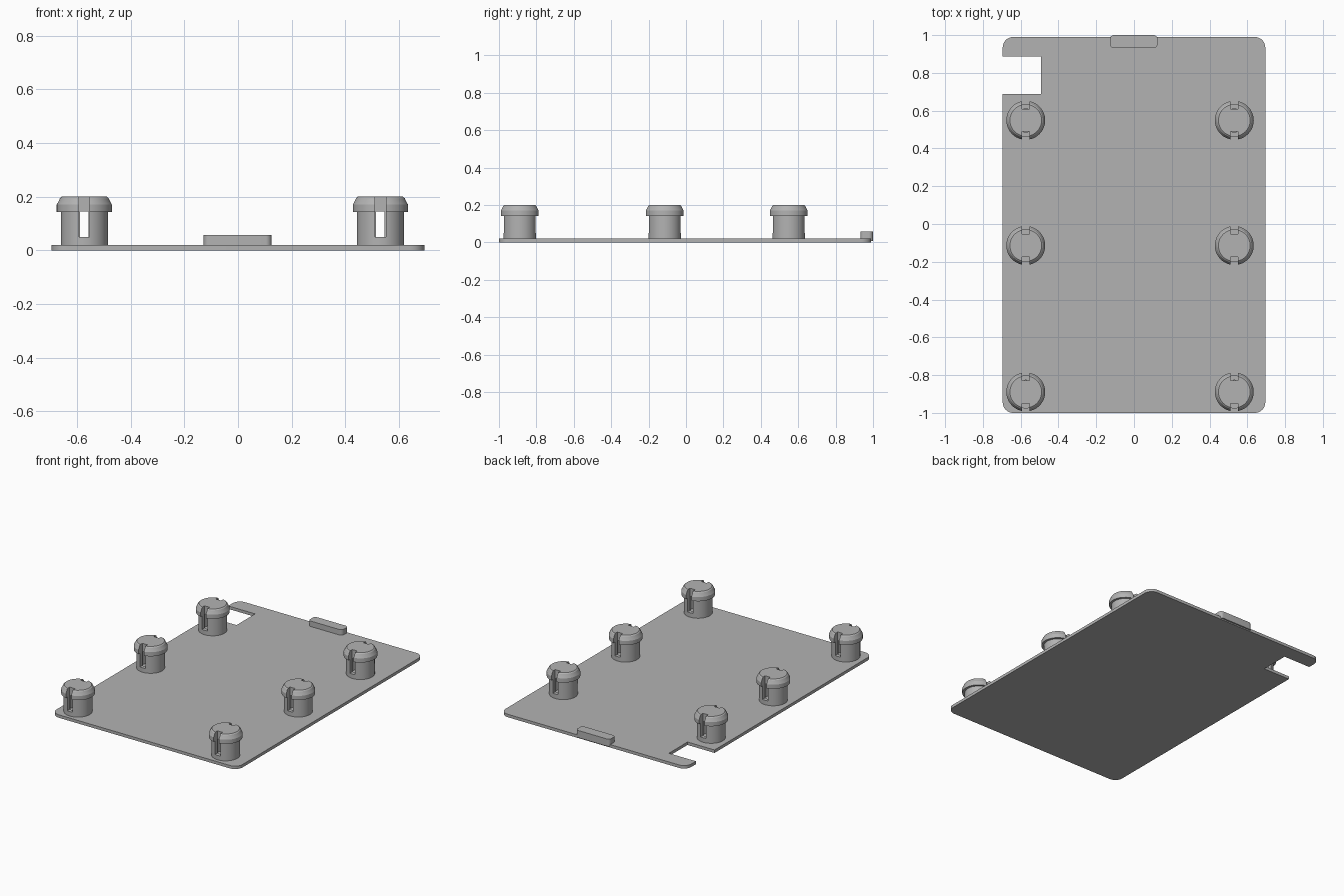
import bpy, bmesh
from math import sin, cos, pi, radians
from mathutils import Matrix, Vector

default = bpy.data.objects.get("Cube")
if default:
    bpy.data.objects.remove(default, do_unlink=True)

grey = bpy.data.materials.new("plain grey")
grey.use_nodes = True
grey.diffuse_color = (0.45, 0.45, 0.45, 1)
grey.node_tree.nodes["Principled BSDF"].inputs["Base Color"].default_value = (0.45, 0.45, 0.45, 1)


def finish(name, bm):
    """Turn a bmesh into a linked, coloured object."""
    bmesh.ops.recalc_face_normals(bm, faces=bm.faces)
    mesh = bpy.data.meshes.new(name)
    bm.to_mesh(mesh)
    bm.free()
    mesh.materials.append(grey)
    obj = bpy.data.objects.new(name, mesh)
    bpy.context.collection.objects.link(obj)
    return obj


def select(obj):
    bpy.ops.object.select_all(action='DESELECT')
    obj.select_set(True)
    bpy.context.view_layer.objects.active = obj


def smooth(obj):
    select(obj)
    bpy.ops.object.shade_smooth_by_angle(angle=radians(25))


def rounded(corners, steps=8):
    """Outline from (x, y, radius) right-angle corners."""
    points = []
    for i, (x, y, r) in enumerate(corners):
        p = Vector((x, y))
        if not r:
            points.append(p)
            continue
        a = (Vector(corners[i - 1][:2]) - p).normalized() * r
        b = (Vector(corners[(i + 1) % len(corners)][:2]) - p).normalized() * r
        for k in range(steps + 1):
            t = k / steps * pi / 2
            points.append(p + a * (1 - sin(t)) + b * (1 - cos(t)))
    return points


def slab(name, outline, z0, z1):
    bm = bmesh.new()
    face = bm.faces.new([bm.verts.new((p.x, p.y, z0)) for p in outline])
    top = bmesh.ops.extrude_face_region(bm, geom=[face])["geom"]
    bmesh.ops.translate(bm, vec=(0, 0, z1 - z0),
                        verts=[v for v in top if isinstance(v, bmesh.types.BMVert)])
    obj = finish(name, bm)
    smooth(obj)
    return obj


# Base plate with rounded corners and a notch in the right edge
W, R = 0.695, 0.055
slab("base_plate", rounded([
    (-W, -1, R), (W, -1, R), (W, 0.99, R), (-W, 0.99, R),
    (-W, 0.887, 0), (-0.493, 0.887, 0), (-0.493, 0.688, 0), (-W, 0.688, 0)]), 0, 0.02)

# Small locating tab on the back edge
slab("back_tab", rounded([
    (-0.128, 0.932, 0.022), (0.125, 0.932, 0.022),
    (0.125, 1, 0.022), (-0.128, 1, 0.022)]), 0.008, 0.057)

# Hollow snap peg: lathed wall, flared head and closed top
profile = [(0, 0.145), (0.062, 0.145), (0.062, 0.015), (0.0875, 0.015),
           (0.0875, 0.142), (0.103, 0.142), (0.103, 0.17),
           (0.094, 0.187), (0.091, 0.194), (0.084, 0.2), (0, 0.2)]
bm = bmesh.new()
verts = [bm.verts.new((r, 0, z)) for r, z in profile]
edges = [bm.edges.new(pair) for pair in zip(verts, verts[1:])]
bmesh.ops.spin(bm, geom=verts + edges, cent=(0, 0, 0), axis=(0, 0, 1),
               angle=2 * pi, steps=48, use_merge=True)
bmesh.ops.remove_doubles(bm, verts=bm.verts, dist=0.0001)
peg = finish("snap_peg", bm)

# Slots through the front and back of the peg
bm = bmesh.new()
for side in (-1, 1):
    bmesh.ops.create_cube(bm, size=1, matrix=Matrix.Translation((0, side * 0.1, 0.15))
                          @ Matrix.Diagonal((0.04, 0.08, 0.2, 1)))
cutter = finish("slot_cutter", bm)
cutter.hide_render = True
cut = peg.modifiers.new("slots", 'BOOLEAN')
cut.operation = 'DIFFERENCE'
cut.solver = 'EXACT'
cut.object = cutter
select(peg)
bpy.ops.object.modifier_apply(modifier="slots")
bpy.data.objects.remove(cutter, do_unlink=True)
smooth(peg)

# Two columns of three pegs
for column, x in (("right", -0.573), ("left", 0.531)):
    for row, y in (("front", -0.889), ("middle", -0.114), ("back", 0.549)):
        copy = peg.copy()
        copy.name = f"{row}_{column}_peg"
        copy.location = (x, y, 0)
        bpy.context.collection.objects.link(copy)
bpy.data.objects.remove(peg, do_unlink=True)
